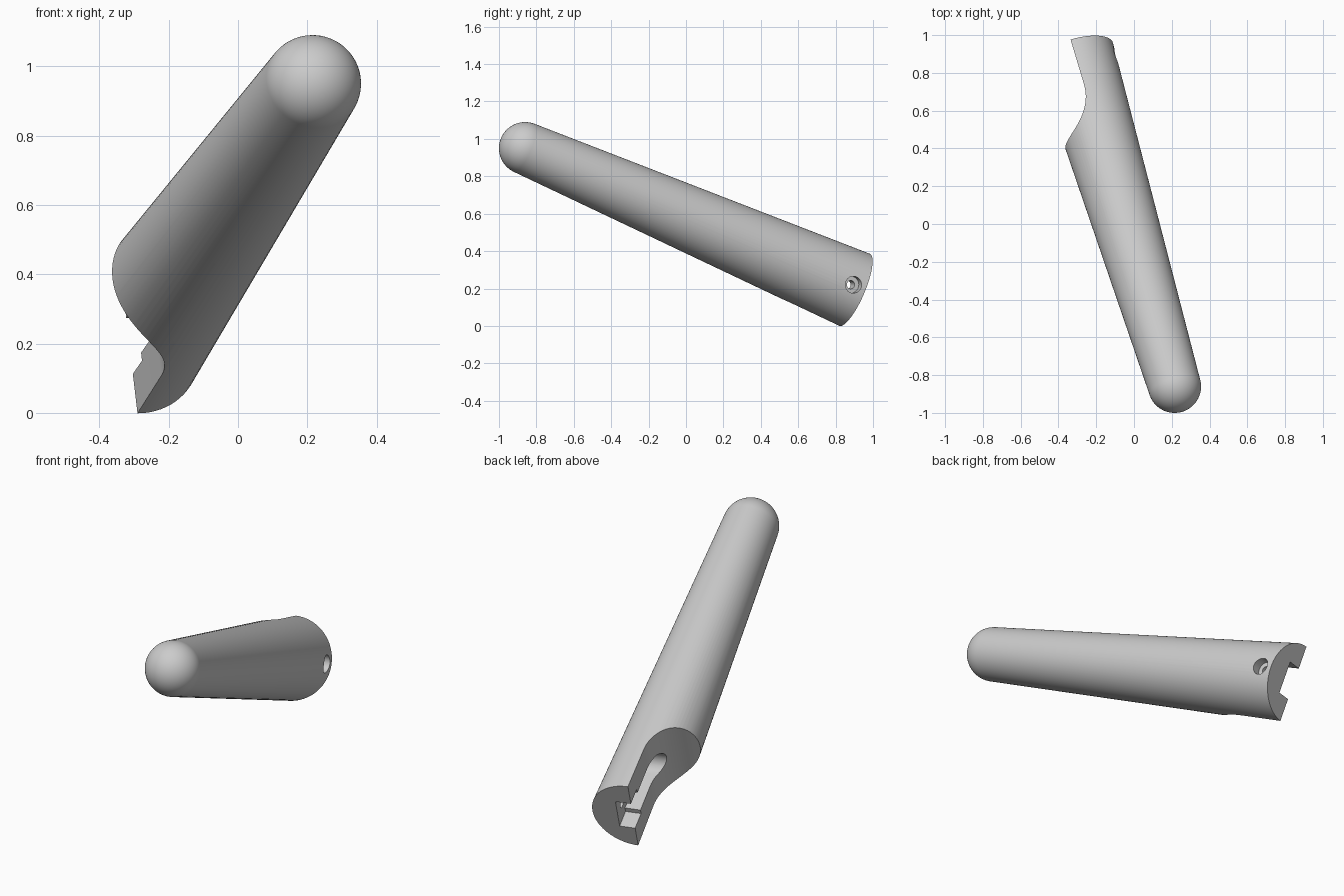
import bpy, bmesh, math
from mathutils import Matrix, Vector

cube = bpy.data.objects.get("Cube")
if cube:
    bpy.data.objects.remove(cube, do_unlink=True)

# Handle frame: Z runs from the cut end to the round tip, X points out of the flat cut
BASE = Vector((-0.313, 0.90, 0.193))
TIP = Vector((0.215, -0.86, 0.95))
axis = (TIP - BASE).normalized()
LENGTH = (TIP - BASE).length
out = Vector((axis.y, -axis.x, 0)).normalized()
side = axis.cross(out)
FRAME = Matrix.Translation(BASE) @ Matrix((out, side, axis)).transposed().to_4x4()
R_BASE, R_TIP = 0.21, 0.14

grey = bpy.data.materials.new("light grey plastic")
grey.use_nodes = True
colour = (0.6, 0.6, 0.6, 1)
grey.diffuse_color = colour
grey.node_tree.nodes["Principled BSDF"].inputs["Base Color"].default_value = colour


def make_object(name, bm):
    bmesh.ops.recalc_face_normals(bm, faces=bm.faces)
    mesh = bpy.data.meshes.new(name)
    bm.to_mesh(mesh)
    bm.free()
    obj = bpy.data.objects.new(name, mesh)
    bpy.context.collection.objects.link(obj)
    obj.matrix_world = FRAME
    return obj


def prism(name, points, offset):
    """Closed outline extruded by an offset."""
    bm = bmesh.new()
    face = bm.faces.new([bm.verts.new(p) for p in points])
    extruded = bmesh.ops.extrude_face_region(bm, geom=[face])["geom"]
    moved = [g for g in extruded if isinstance(g, bmesh.types.BMVert)]
    bmesh.ops.translate(bm, verts=moved, vec=offset)
    return make_object(name, bm)


def arc(radius, start, end, steps):
    for i in range(steps + 1):
        a = math.radians(start + (end - start) * i / steps)
        yield radius * math.cos(a), radius * math.sin(a)


# Tapered body with a domed tip, spun from a profile
tilt = math.degrees(math.asin((R_BASE - R_TIP) / LENGTH))
profile = [(0, 0), (R_BASE, 0)]
profile += [(x, LENGTH + z) for x, z in arc(R_TIP, tilt, 90, 20)]
bm = bmesh.new()
verts = [bm.verts.new((x, 0, z)) for x, z in profile]
edges = [bm.edges.new(pair) for pair in zip(verts, verts[1:])]
bmesh.ops.spin(bm, geom=verts + edges, axis=(0, 0, 1), cent=(0, 0, 0),
               angle=math.tau, steps=72)
bmesh.ops.remove_doubles(bm, verts=bm.verts, dist=0.0001)
handle = make_object("handle", bm)
handle.data.materials.append(grey)

# Flat relief that sweeps out to the surface in a curve
R_CUT, START = 0.25, 0.265
outline = [(0, -0.1)]
outline += [(R_CUT + x, START + z) for x, z in arc(R_CUT, 180, 90, 24)]
outline += [(0.5, START + R_CUT), (0.5, -0.1)]
relief = prism("relief_cutter", [(x, -0.4, z) for x, z in outline], (0, 0.8, 0))

# Mounting slot: wide mouth, narrower channel with a rounded end
WIDE, NARROW, MOUTH, CHANNEL, FLOOR = 0.087, 0.062, 0.10, 0.35, -0.08
outline = [(-WIDE, -0.1), (-WIDE, MOUTH), (-NARROW, MOUTH)]
outline += [(y, CHANNEL + z) for y, z in arc(NARROW, 180, 0, 16)]
outline += [(NARROW, MOUTH), (WIDE, MOUTH), (WIDE, -0.1)]
slot = prism("slot_cutter", [(FLOOR, y, z) for y, z in outline], (0.5, 0, 0))


# Counterbored screw hole through the rounded side
def bore(name, radius, x_start, x_end):
    ring = [(x_start, y, 0.072 + z) for y, z in list(arc(radius, 0, 360, 32))[:-1]]
    return prism(name, ring, (x_end - x_start, 0, 0))


screw = bore("screw_hole_cutter", 0.022, -0.4, -0.03)
counterbore = bore("counterbore_cutter", 0.045, -0.4, -0.155)

# Cut everything, then bake the result and discard the cutters
cutters = [relief, slot, counterbore, screw]
for cutter in cutters:
    cutter.hide_render = True
    mod = handle.modifiers.new(cutter.name, "BOOLEAN")
    mod.operation = "DIFFERENCE"
    mod.solver = "EXACT"
    mod.object = cutter
bpy.context.view_layer.update()
evaluated = handle.evaluated_get(bpy.context.evaluated_depsgraph_get())
handle.data = bpy.data.meshes.new_from_object(evaluated)
handle.data.name = "handle"
handle.modifiers.clear()
for cutter in cutters:
    bpy.data.objects.remove(cutter, do_unlink=True)

# Smooth skin with crisp cut edges
bpy.ops.object.select_all(action="DESELECT")
handle.select_set(True)
bpy.context.view_layer.objects.active = handle
bpy.ops.object.shade_smooth_by_angle(angle=math.radians(30))
